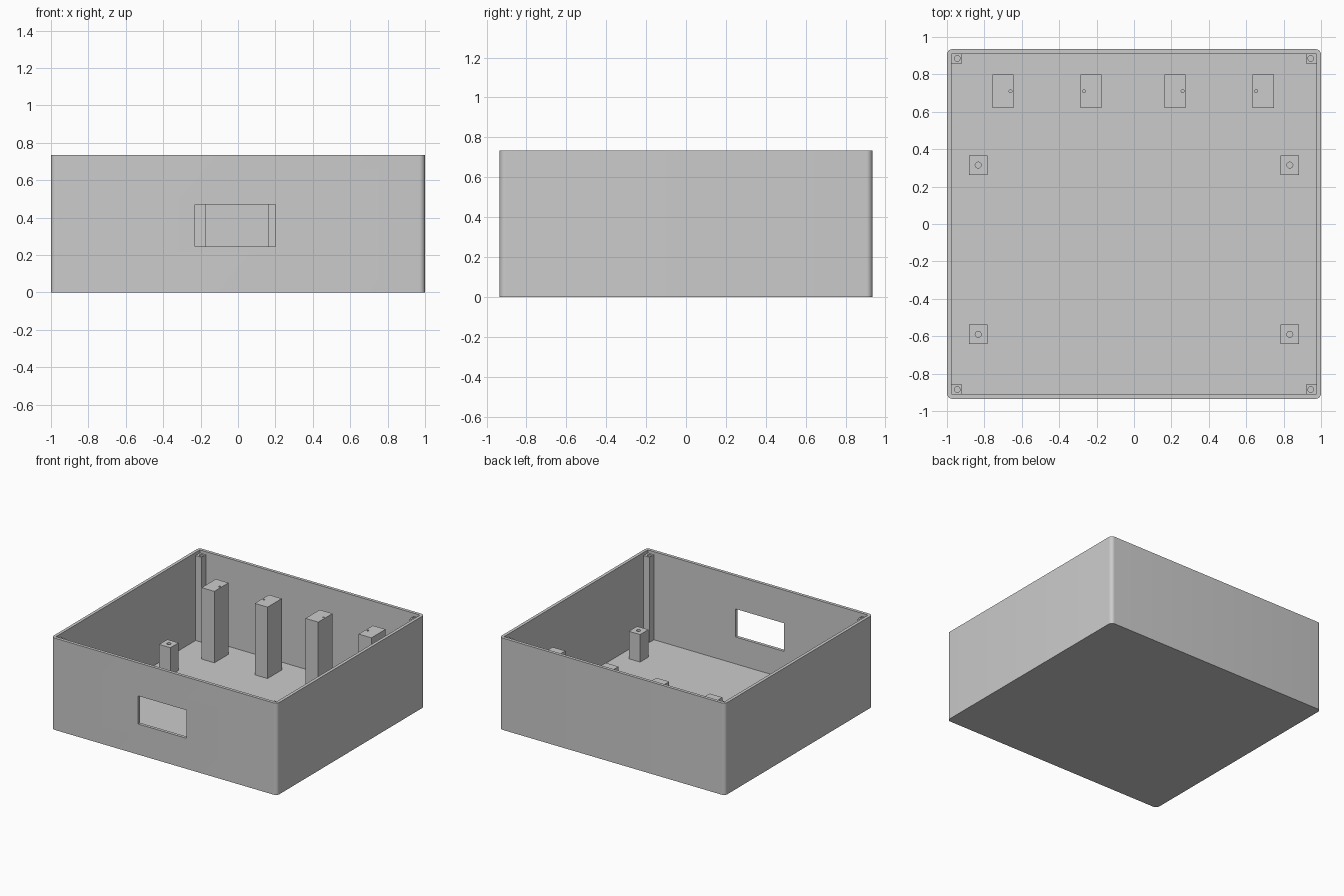
import bpy
import bmesh
from mathutils import Matrix, Vector

if "Cube" in bpy.data.objects:
    bpy.data.objects.remove(bpy.data.objects["Cube"], do_unlink=True)

grey = bpy.data.materials.new("plain grey")
grey.use_nodes = True
grey.diffuse_color = (0.6, 0.6, 0.6, 1)
grey.node_tree.nodes["Principled BSDF"].inputs["Base Color"].default_value = (0.6, 0.6, 0.6, 1)

HEIGHT, WALL, FLOOR = 0.735, 0.025, 0.03
HALF_X, HALF_Y = 1.0, 0.935


def finish(name, bm):
    mesh = bpy.data.meshes.new(name)
    bm.to_mesh(mesh)
    bm.free()
    mesh.materials.append(grey)
    obj = bpy.data.objects.new(name, mesh)
    bpy.context.collection.objects.link(obj)
    return obj


def box(name, low, high, radius=0):
    """Box between two corners, with optional rounded upright edges."""
    low, high = Vector(low), Vector(high)
    bm = bmesh.new()
    matrix = Matrix.Translation((low + high) / 2) @ Matrix.Diagonal((*(high - low), 1))
    bmesh.ops.create_cube(bm, size=1, matrix=matrix)
    if radius:
        upright = [e for e in bm.edges if abs(e.verts[0].co.z - e.verts[1].co.z) > 0.1]
        bmesh.ops.bevel(bm, geom=upright, offset=radius, segments=8,
                        profile=0.5, affect="EDGES")
    return finish(name, bm)


def drill(name, x, y, radius, top, depth):
    """Upright cylinder that sinks a blind hole from the top."""
    bm = bmesh.new()
    bmesh.ops.create_cone(bm, cap_ends=True, segments=24, radius1=radius, radius2=radius,
                          depth=depth * 2, matrix=Matrix.Translation((x, y, top)))
    return finish(name, bm)


def cut(obj, cutter):
    cutter.hide_render = True
    mod = obj.modifiers.new("cut", "BOOLEAN")
    mod.operation = "DIFFERENCE"
    mod.solver = "EXACT"
    mod.object = cutter
    bpy.context.view_layer.objects.active = obj
    bpy.ops.object.modifier_apply(modifier=mod.name)
    bpy.data.objects.remove(cutter, do_unlink=True)


def smooth(obj):
    bpy.ops.object.select_all(action="DESELECT")
    obj.select_set(True)
    bpy.context.view_layer.objects.active = obj
    bpy.ops.object.shade_smooth_by_angle(angle=0.5)


def post(name, x, y, width, length, top, hole, depth):
    """Upright block on the floor with a screw hole; hole is (x, y, radius)."""
    obj = box(name, (x - width / 2, y - length / 2, FLOOR - 0.01),
              (x + width / 2, y + length / 2, top))
    cut(obj, drill("drill", *hole, top, depth))
    smooth(obj)


# Open case with a rectangular window in the front wall
case = box("case", (-HALF_X, -HALF_Y, 0), (HALF_X, HALF_Y, HEIGHT), 0.03)
cut(case, box("cavity", (WALL - HALF_X, WALL - HALF_Y, FLOOR),
              (HALF_X - WALL, HALF_Y - WALL, HEIGHT + 0.1)))
cut(case, box("opening", (-0.23, -HALF_Y - 0.1, 0.245), (0.2, -HALF_Y + 0.1, 0.47)))
smooth(case)

for side, sx in (("right", -1), ("left", 1)):
    # Slim screw posts in the corners, just below the rim
    for end, sy in (("front", -1), ("back", 1)):
        post(f"corner_post_{end}_{side}", sx * 0.949, sy * 0.884, 0.056, 0.056, 0.71,
             (sx * 0.945, sy * 0.885, 0.015), 0.2)
    # Short standoffs
    for end, y in (("front", -0.59), ("back", 0.315)):
        post(f"standoff_{end}_{side}", sx * 0.833, y, 0.1, 0.104, 0.25,
             (sx * 0.833, y, 0.016), 0.15)

# Tall posts in two pairs near the back, holes facing each other within a pair
for i, (x, hole_x) in enumerate(((-0.7, -0.66), (-0.229, -0.267), (0.22, 0.26), (0.691, 0.653))):
    post(f"tall_post_{i + 1}", x, 0.71, 0.113, 0.18, 0.602, (hole_x, 0.71, 0.008), 0.1)
